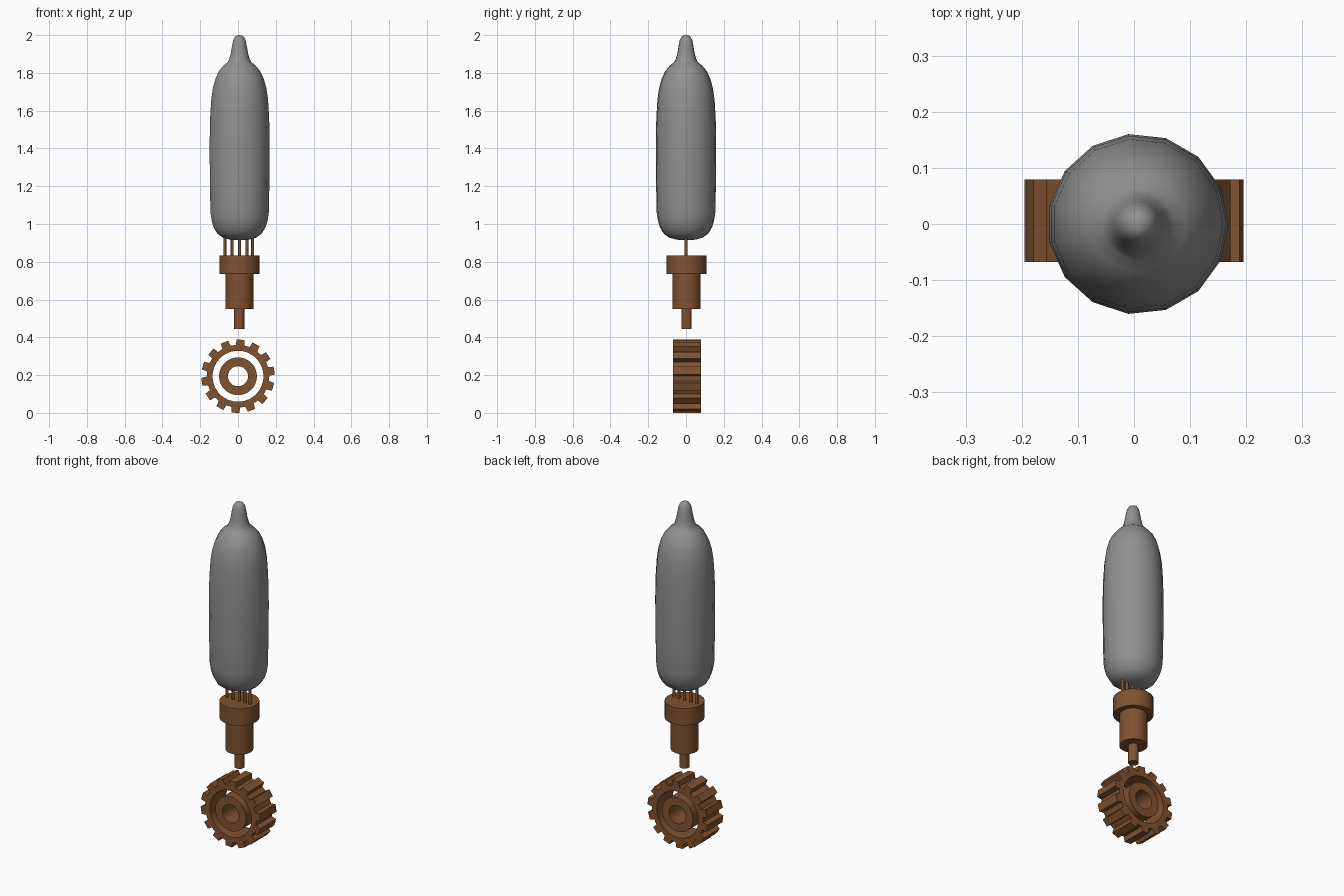
import bpy, bmesh, math

if "Cube" in bpy.data.objects:
    bpy.data.objects.remove(bpy.data.objects["Cube"])

CX = 0.007  # shared axis of the bulb and its base


def material(name, rgb):
    m = bpy.data.materials.new(name)
    m.diffuse_color = (*rgb, 1)
    m.use_nodes = True
    m.node_tree.nodes["Principled BSDF"].inputs["Base Color"].default_value = m.diffuse_color
    return m


GREY = material("grey glass", (0.28, 0.28, 0.28))
BROWN = material("brown copper", (0.22, 0.085, 0.03))


def finish(name, bm, mat, angle):
    bmesh.ops.recalc_face_normals(bm, faces=bm.faces[:])
    me = bpy.data.meshes.new(name)
    bm.to_mesh(me)
    bm.free()
    me.materials.append(mat)
    ob = bpy.data.objects.new(name, me)
    bpy.context.collection.objects.link(ob)
    bpy.ops.object.select_all(action='DESELECT')
    ob.select_set(True)
    bpy.context.view_layer.objects.active = ob
    bpy.ops.object.shade_smooth_by_angle(angle=math.radians(angle))
    return ob


def lathe(name, profile, sides, mat, angle, x=CX, y=0.0):
    """Revolve (radius, z) points about a vertical axis; radius 0 makes a pole."""
    bm = bmesh.new()
    rings = []
    for r, z in profile:
        n = sides if r > 0 else 1
        rings.append([bm.verts.new((x + r * math.cos(math.tau * i / sides),
                                    y + r * math.sin(math.tau * i / sides), z))
                      for i in range(n)])
    for a, b in zip(rings, rings[1:]):
        for i in range(sides):
            j = (i + 1) % sides
            quad = [a[i % len(a)], a[j % len(a)], b[j % len(b)], b[i % len(b)]]
            bm.faces.new(list(dict.fromkeys(quad)))
    return finish(name, bm, mat, angle)


def wheel(name, outline, inner, y0=-0.068, y1=0.079, zc=0.194):
    """Extrude a (radius, angle) outline along y with a round hole through it."""
    bm = bmesh.new()

    def loop(y, radius=None):
        return [bm.verts.new(((radius or r) * math.cos(a), y,
                              zc + (radius or r) * math.sin(a))) for r, a in outline]
    loops = [loop(y0), loop(y1), loop(y1, inner), loop(y0, inner)]
    n = len(outline)
    for k in range(4):
        a, b = loops[k], loops[(k + 1) % 4]
        for i in range(n):
            j = (i + 1) % n
            bm.faces.new((a[i], a[j], b[j], b[i]))
    return finish(name, bm, BROWN, 20)


# Glass bulb with a pinched tip
lathe("glass_bulb", [
    (0, 0.914), (0.05, 0.917), (0.09, 0.928), (0.12, 0.95), (0.14, 0.985),
    (0.15, 1.02), (0.156, 1.06), (0.159, 1.2), (0.161, 1.42), (0.158, 1.56),
    (0.152, 1.66), (0.143, 1.72), (0.129, 1.77), (0.11, 1.81), (0.085, 1.84),
    (0.064, 1.856), (0.054, 1.875), (0.046, 1.905), (0.039, 1.945),
    (0.033, 1.975), (0.022, 1.993), (0.01, 1.999), (0, 2.0)], 15, GREY, 50)

# Stepped base: socket, neck and drive shaft
lathe("stepped_base", [
    (0, 0.445), (0.027, 0.445), (0.027, 0.55), (0.074, 0.55), (0.074, 0.735),
    (0.106, 0.735), (0.106, 0.834), (0, 0.834)], 32, BROWN, 30, y=0.003)

# Row of contact pins between socket and bulb
for i, px in enumerate((-0.07, -0.031, 0.009, 0.047, 0.078)):
    lathe(f"contact_pin_{i + 1}", [(0, 0.825), (0.008, 0.825), (0.008, 0.96),
                                   (0, 0.96)], 12, BROWN, 40, x=px)

# Gear rim with fourteen teeth, and a separate hub inside it
teeth = []
for t in range(14):
    mid = math.radians(86) + math.tau * t / 14
    for r, off in ((0.166, -8), (0.195, -6.2), (0.195, 6.2), (0.166, 8)):
        teeth.append((r, mid + math.radians(off)))
wheel("gear_rim", teeth, 0.135)
wheel("gear_hub", [(0.1, math.tau * i / 48) for i in range(48)], 0.053)
